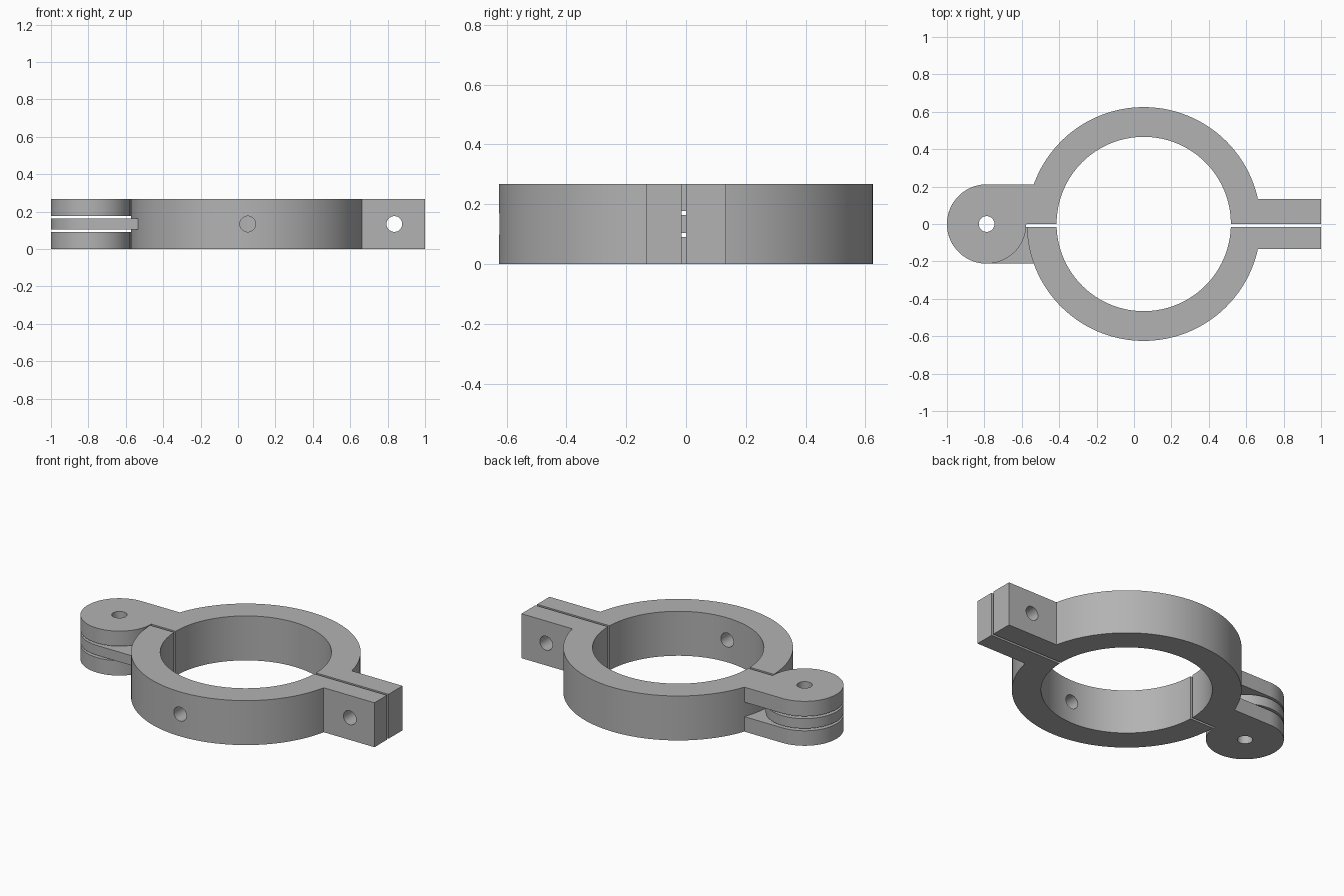
import bpy, bmesh
from math import sin, cos, pi, asin, sqrt, radians
from mathutils import Matrix

if "Cube" in bpy.data.objects:
    bpy.data.objects.remove(bpy.data.objects["Cube"])

HEIGHT = 0.267
RING_X, OUTER, INNER = 0.052, 0.625, 0.466
PIN_X, LUG_R = -0.788, 0.212
FLANGE_Y = 0.133
HOLE_R = 0.042
GAP = 0.015            # the split lies between y = -GAP and y = 0

grey = bpy.data.materials.new("grey metal")
grey.use_nodes = True
colour = (0.45, 0.45, 0.45, 1)
grey.diffuse_color = colour
grey.node_tree.nodes["Principled BSDF"].inputs["Base Color"].default_value = colour


def arc(cx, r, a0, a1, n=64):
    return [(cx + r * cos(a0 + (a1 - a0) * i / n), r * sin(a0 + (a1 - a0) * i / n))
            for i in range(n + 1)]


def finish(bm, name):
    bmesh.ops.recalc_face_normals(bm, faces=bm.faces)
    mesh = bpy.data.meshes.new(name)
    bm.to_mesh(mesh)
    bm.free()
    mesh.materials.append(grey)
    obj = bpy.data.objects.new(name, mesh)
    bpy.context.collection.objects.link(obj)
    return obj


def prism(name, outline, z0, z1, side):
    """Extrude an outline drawn for the back half; side -1 mirrors it to the front."""
    bm = bmesh.new()
    face = bm.faces.new([bm.verts.new((x, y * side, z0)) for x, y in outline])
    top = bmesh.ops.extrude_face_region(bm, geom=[face])["geom"]
    bmesh.ops.translate(bm, vec=(0, 0, z1 - z0),
                        verts=[v for v in top if isinstance(v, bmesh.types.BMVert)])
    return finish(bm, name)


def drill(x, y, z, depth, along_y):
    bm = bmesh.new()
    turn = Matrix.Rotation(pi / 2 if along_y else 0, 4, 'X')
    bmesh.ops.create_cone(bm, cap_ends=True, segments=40, radius1=HOLE_R, radius2=HOLE_R,
                          depth=depth, matrix=Matrix.Translation((x, y, z)) @ turn)
    return finish(bm, "drill")


def combine(obj, other, operation):
    mod = obj.modifiers.new(operation, 'BOOLEAN')
    mod.operation, mod.object, mod.solver = operation, other, 'EXACT'
    bpy.context.view_layer.objects.active = obj
    bpy.ops.object.modifier_apply(modifier=mod.name)
    bpy.data.objects.remove(other)


def clamp_half(name, side, inset, leaves, drills):
    # half ring with the bolting flange
    cut = lambda r: asin(inset / r)
    outline = [(1, inset), (1, FLANGE_Y)]
    outline += arc(RING_X, OUTER, asin(FLANGE_Y / OUTER), pi - cut(OUTER))
    outline += arc(RING_X, INNER, pi - cut(INNER), cut(INNER))
    half = prism(name, outline, 0, HEIGHT, side)
    # hinge leaves, rounded around the pin
    lug = arc(PIN_X, LUG_R, pi / 2, 2 * pi + cut(LUG_R))
    lug += [(-0.5, inset), (-0.5, LUG_R)]
    if inset == 0:
        lug[-3] = (PIN_X + LUG_R, 0)
    for z0, z1 in leaves:
        combine(half, prism("leaf", lug, z0, z1, side), 'UNION')
    # bolt, pin and set screw holes
    for args in drills:
        combine(half, drill(*args), 'DIFFERENCE')
    bpy.ops.object.select_all(action='DESELECT')
    half.select_set(True)
    bpy.context.view_layer.objects.active = half
    bpy.ops.object.shade_smooth_by_angle(angle=radians(30))


pin = (PIN_X, 0, HEIGHT / 2, 1, False)
bolt = (0.836, 0, HEIGHT / 2, 1, True)
set_screw = (RING_X, -0.55, HEIGHT / 2, 0.4, True)

clamp_half("back_clamp_half", 1, 0, [(0, 0.09), (0.177, HEIGHT)], [pin, bolt])
clamp_half("front_clamp_half", -1, GAP, [(0.104, 0.163)], [pin, bolt, set_screw])
